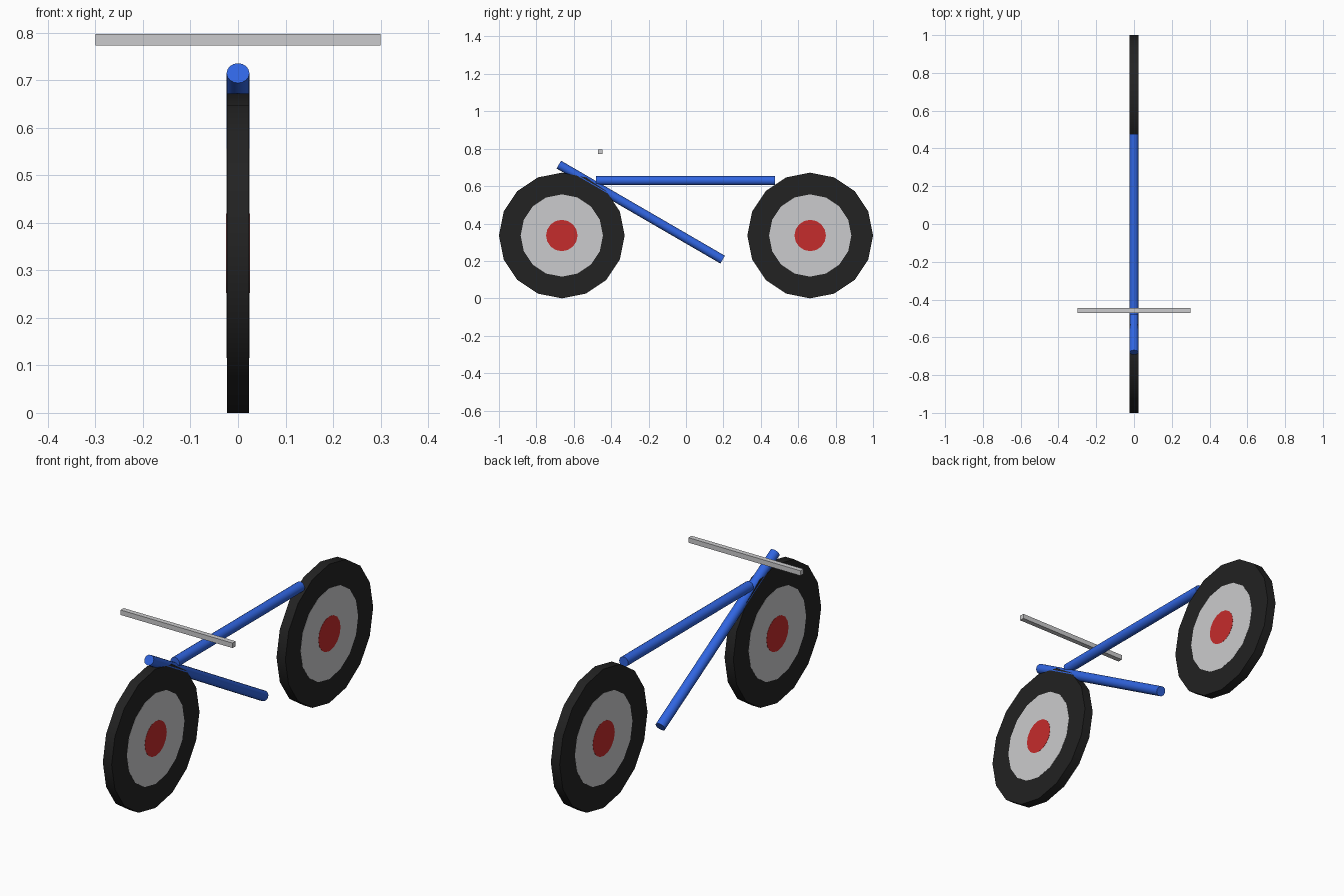
import bpy
import math
from mathutils import Vector

if "Cube" in bpy.data.objects:
    bpy.data.objects.remove(bpy.data.objects["Cube"], do_unlink=True)


def material(name, rgb):
    mat = bpy.data.materials.new(name)
    mat.use_nodes = True
    mat.diffuse_color = (*rgb, 1)
    mat.node_tree.nodes["Principled BSDF"].inputs["Base Color"].default_value = (*rgb, 1)
    return mat


BLACK = material("tyre black", (0.016, 0.016, 0.016))
SILVER = material("silver", (0.6, 0.6, 0.61))
RED = material("hub red", (0.56, 0.025, 0.025))
BLUE = material("frame blue", (0.03, 0.13, 0.75))


def rod(name, start, end, radius, mat, sides=16):
    """Capped cylinder running between two points."""
    a, b = Vector(start), Vector(end)
    bpy.ops.mesh.primitive_cylinder_add(vertices=sides, radius=radius,
                                        depth=(b - a).length, location=(a + b) / 2)
    obj = bpy.context.object
    obj.name = name
    obj.rotation_euler = (b - a).to_track_quat('Z', 'Y').to_euler()
    obj.data.materials.append(mat)
    bpy.ops.object.shade_smooth_by_angle(angle=math.radians(30))
    return obj


# Wheels: tyre, rim disc and hub, each a little wider than the last
WHEEL_R = 0.336
for label, y in (("front", -0.664), ("rear", 0.664)):
    for part, radius, half, mat in (("tyre", WHEEL_R, 0.0235, BLACK),
                                    ("rim", 0.22, 0.0242, SILVER),
                                    ("hub", 0.084, 0.025, RED)):
        rod(f"{label}_{part}", (-half, y, WHEEL_R), (half, y, WHEEL_R), radius, mat)

# Frame tubes
rod("top_tube", (0, -0.482, 0.629), (0, 0.477, 0.629), 0.024, BLUE)
rod("down_tube", (0, -0.68, 0.715), (0, 0.196, 0.207), 0.024, BLUE)

# Handlebar
bpy.ops.mesh.primitive_cube_add(size=1, location=(0, -0.458, 0.785))
bar = bpy.context.object
bar.name = "handlebar"
bar.scale = (0.6, 0.024, 0.024)
bar.data.materials.append(SILVER)
